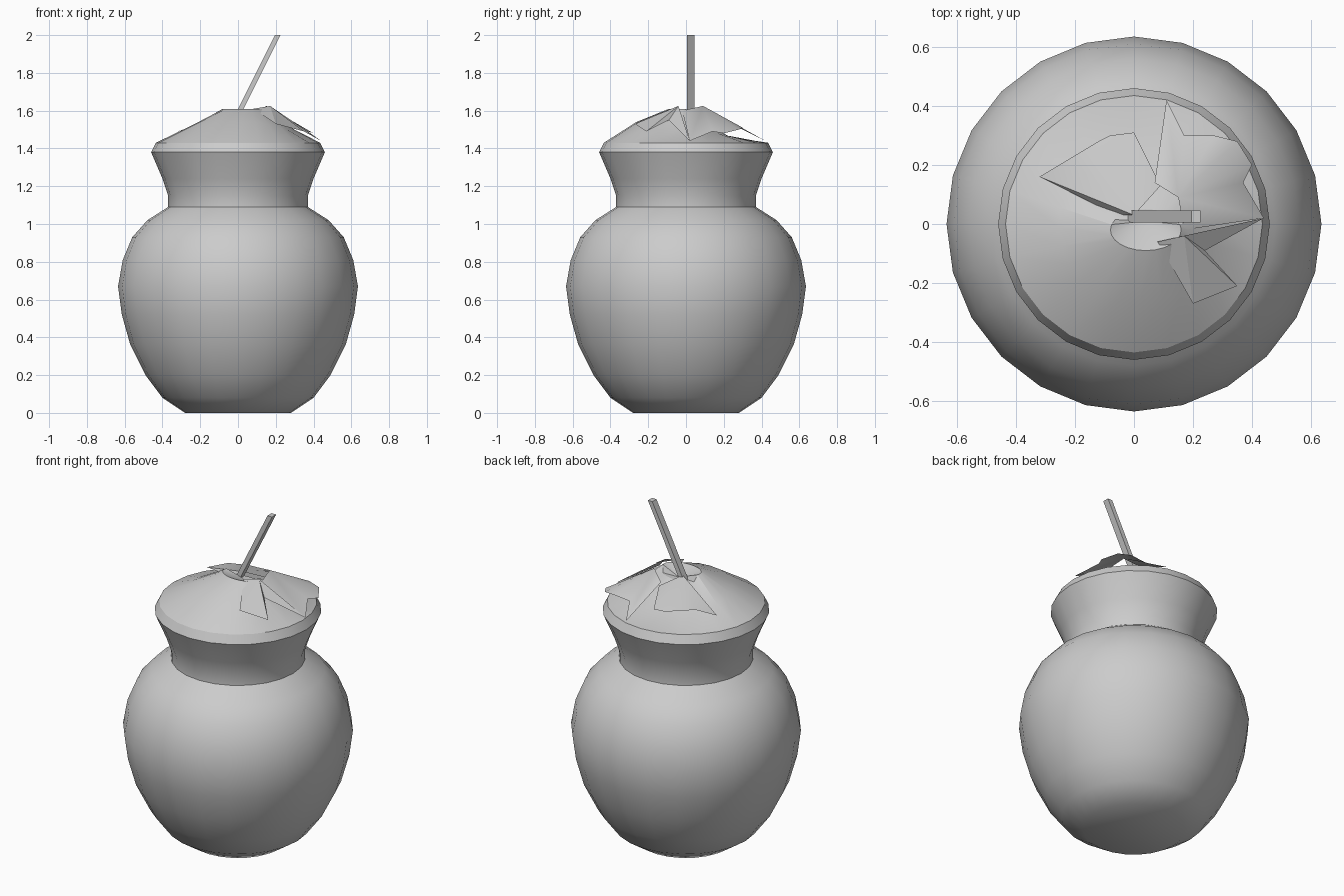
import bpy
import bmesh
from math import sin, cos, radians
from mathutils import Vector

cube = bpy.data.objects.get("Cube")
if cube:
    bpy.data.objects.remove(cube, do_unlink=True)

SIDES = 24

clay = bpy.data.materials.new("plain grey")
clay.use_nodes = True
grey = (0.6, 0.6, 0.6, 1)
clay.diffuse_color = grey
clay.node_tree.nodes["Principled BSDF"].inputs["Base Color"].default_value = grey


def finish(name, bm, angle):
    """Turn a bmesh into a shaded object."""
    mesh = bpy.data.meshes.new(name)
    bm.to_mesh(mesh)
    bm.free()
    mesh.materials.append(clay)
    obj = bpy.data.objects.new(name, mesh)
    bpy.context.collection.objects.link(obj)
    bpy.ops.object.select_all(action='DESELECT')
    obj.select_set(True)
    bpy.context.view_layer.objects.active = obj
    bpy.ops.object.shade_smooth_by_angle(angle=radians(angle))
    return obj


def skin(bm, rings):
    """Bridge closed rings of points and return their vertices."""
    rows = [[bm.verts.new(p) for p in ring] for ring in rings]
    for a, b in zip(rows, rows[1:]):
        for i in range(len(a)):
            j = (i + 1) % len(a)
            bm.faces.new((a[i], a[j], b[j], b[i]))
    return rows


def circle(r, z):
    steps = [radians(360 * i / SIDES) for i in range(SIDES)]
    return [Vector((r * cos(a), r * sin(a), z)) for a in steps]


def lathe(name, profile):
    bm = bmesh.new()
    rows = skin(bm, [circle(r, z) for r, z in profile])
    return bm, rows


def fan(name, apex, edge):
    """Crumpled sheet of triangles spreading from a peak."""
    bm = bmesh.new()
    tip = bm.verts.new(apex)
    rim = [bm.verts.new(p) for p in edge]
    for a, b in zip(rim, rim[1:]):
        bm.faces.new((tip, a, b))
    bmesh.ops.recalc_face_normals(bm, faces=bm.faces)
    if sum(f.normal.z for f in bm.faces) < 0:
        bmesh.ops.reverse_faces(bm, faces=bm.faces)
    return finish(name, bm, 25)


# Round body with flat base
bm, rows = lathe("pot_body", [
    (0.28, 0), (0.40, 0.08), (0.49, 0.20), (0.57, 0.36), (0.615, 0.52),
    (0.635, 0.67), (0.61, 0.81), (0.56, 0.93), (0.48, 1.02), (0.37, 1.09)])
bm.faces.new(rows[0][::-1])
finish("pot_body", bm, 35)

# Flared neck
bm, rows = lathe("pot_neck", [(0.37, 1.09), (0.37, 1.15), (0.40, 1.24), (0.46, 1.38)])
finish("pot_neck", bm, 35)

# Heaped filling: middle heights follow the folds around the pot
middle = [1.50, 1.49, 1.48, 1.48, 1.47, 1.46, 1.45, 1.46, 1.47, 1.48, 1.49, 1.50,
          1.51, 1.52, 1.53, 1.53, 1.54, 1.54, 1.54, 1.54, 1.53, 1.52, 1.50, 1.49]
lip = circle(0.435, 1.43)
crest = []
for p in circle(1, 0):
    height = 1.61 if p.y < 0.3 else 1.57
    crest.append(Vector((0.04 + 0.12 * p.x, -0.02 + 0.07 * p.y, height)))
fold = []
for a, b, z in zip(lip, crest, middle):
    m = (a + b) / 2
    fold.append(Vector((m.x, m.y, z)))
bm = bmesh.new()
rows = skin(bm, [circle(0.46, 1.38), lip, fold, crest])
hollow = bm.verts.new((0.04, 0.01, 1.57))
for i, v in enumerate(rows[-1]):
    bm.faces.new((v, rows[-1][(i + 1) % SIDES], hollow))
finish("filling_mound", bm, 28)

# Folded sheets over the filling
fan("back_right_flap", (0, 0.03, 1.60), [
    (-0.06, 0.03, 1.55), (-0.32, 0.16, 1.49), (-0.22, 0.22, 1.52),
    (-0.12, 0.28, 1.51), (-0.08, 0.30, 1.50), (0, 0.31, 1.50), (0.09, 0.13, 1.55)])
fan("back_left_flap", (0.15, 0.09, 1.625), [
    (0.07, 0.14, 1.58), (0.11, 0.42, 1.44), (0.17, 0.30, 1.50),
    (0.27, 0.30, 1.51), (0.35, 0.28, 1.50), (0.40, 0.20, 1.48),
    (0.37, 0.14, 1.49), (0.44, 0.02, 1.44), (0.17, -0.02, 1.60)])
fan("front_left_flap", (0.17, -0.04, 1.625), [
    (0.44, 0.02, 1.44), (0.24, -0.09, 1.55), (0.35, -0.21, 1.49),
    (0.20, -0.27, 1.53), (0.08, -0.06, 1.61)])

# Leaning stick with level ends
bm = bmesh.new()
ends = []
for x, z in ((-0.06, 1.49), (0.195, 2.0)):
    ends.append([(x, 0.005, z), (x + 0.03, 0.005, z),
                 (x + 0.03, 0.045, z), (x, 0.045, z)])
rows = skin(bm, ends)
bm.faces.new(rows[0][::-1])
bm.faces.new(rows[1])
finish("stick", bm, 20)
